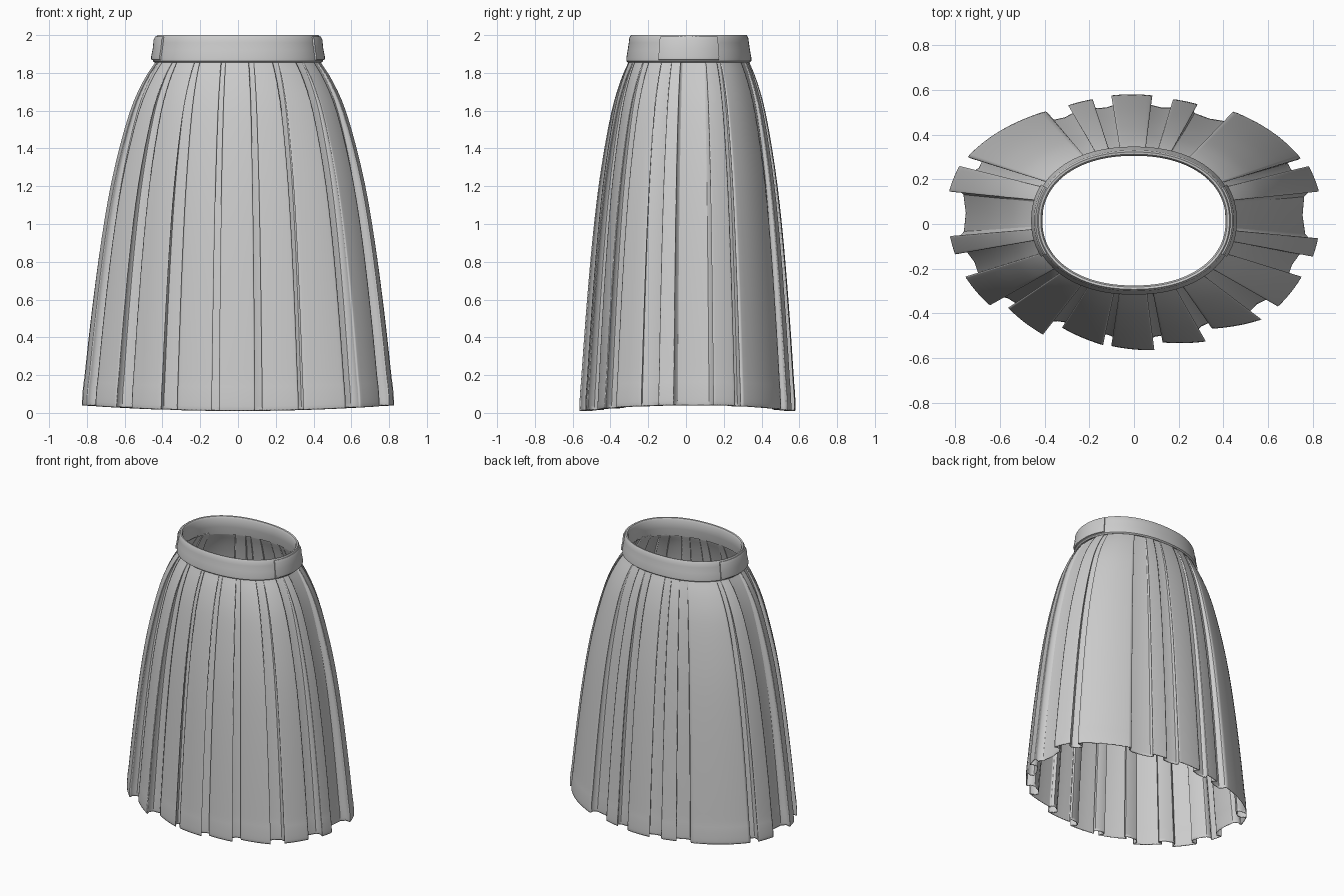
import bpy, math

if "Cube" in bpy.data.objects:
    bpy.data.objects.remove(bpy.data.objects["Cube"])

grey = bpy.data.materials.new("light grey cloth")
grey.diffuse_color = (0.6, 0.6, 0.6, 1)
grey.use_nodes = True
grey.node_tree.nodes["Principled BSDF"].inputs["Base Color"].default_value = grey.diffuse_color
CY = 0.015          # waist centre in y


def make_object(name, verts, faces):
    mesh = bpy.data.meshes.new(name)
    mesh.from_pydata(verts, [], faces)
    mesh.materials.append(grey)
    ob = bpy.data.objects.new(name, mesh)
    bpy.context.collection.objects.link(ob)
    return ob


def smooth(ob, angle):
    bpy.ops.object.select_all(action='DESELECT')
    bpy.context.view_layer.objects.active = ob
    ob.select_set(True)
    bpy.ops.object.shade_smooth_by_angle(angle=math.radians(angle))


def lerp(a, b, t):
    return (a[0] + (b[0] - a[0]) * t, a[1] + (b[1] - a[1]) * t)


def waist(a, off=0.0):
    """Slightly squared oval of the waist at angle a."""
    c, s = math.cos(a), math.sin(a)
    p = 0.92
    return ((0.43 + off) * math.copysign(abs(c) ** p, c),
            CY + (0.31 + off) * math.copysign(abs(s) ** p, s))


# Hem panels, counter-clockwise from the front: start x, y, end x, y
pleats = [
    (-0.11, -0.545, 0.10, -0.565), (0.12, -0.53, 0.33, -0.525),
    (0.34, -0.47, 0.58, -0.425), (0.64, -0.375, 0.755, -0.23),
    (0.80, -0.15, 0.825, -0.06), (0.83, 0.14, 0.78, 0.265),
    (0.755, 0.285, 0.43, 0.51), (0.29, 0.535, 0.17, 0.56),
    (0.09, 0.575, -0.11, 0.575), (-0.18, 0.56, -0.30, 0.53),
    (-0.38, 0.51, -0.755, 0.29), (-0.78, 0.265, -0.83, 0.14),
    (-0.825, -0.05, -0.80, -0.14), (-0.76, -0.23, -0.64, -0.37),
    (-0.57, -0.37, -0.40, -0.50), (-0.33, -0.46, -0.13, -0.545)]

# One closed path round the hem: panel, fold back under it, fold under the next
path = []            # (x, y, inward scale)
for i, (sx, sy, ex, ey) in enumerate(pleats):
    s, e = (sx, sy), (ex, ey)
    length = math.dist(s, e)
    for t in (0, 0.06, 0.28, 0.5, 0.72, 0.94, 1):
        x, y = lerp(s, e, t)
        bulge = 1 + 0.28 * length * length * 4 * t * (1 - t)
        path.append((x * bulge, y * bulge, 1))
    n = pleats[(i + 1) % len(pleats)]
    back = min(0.45, 0.07 / length)
    path.append((*lerp(e, s, back), 0.93))
    ahead = min(0.45, 0.05 / math.dist(n[:2], n[2:]))
    path.append((*lerp(n[:2], n[2:], ahead), 0.92))

# Height and flare from waist to hem
flare = [(1.875, -0.03), (1.85, 0.0), (1.80, 0.10), (1.70, 0.235), (1.6, 0.345), (1.4, 0.49),
         (1.2, 0.61), (1.0, 0.70), (0.8, 0.775), (0.6, 0.84), (0.4, 0.90),
         (0.2, 0.953), (0.14, 0.968), (0.12, 0.979), (0.05, 0.995), (0.0, 1.0)]
verts, faces = [], []
N = len(path)
for z, f in flare:
    for x, y, k in path:
        wx, wy = waist(math.atan2(y / 0.57, x / 0.83), 0.012)
        kt = 1 - (1 - k) * 0.3
        px, py = lerp((wx * kt, CY + (wy - CY) * kt), (x * k, y * k), f)
        lift = 0.008 + 0.03 * (x / 0.83) ** 2
        verts.append((px, py, z + lift * (1 - z / 1.875)))
for r in range(len(flare) - 1):
    for i in range(N):
        j = (i + 1) % N
        faces.append((r * N + i, (r + 1) * N + i, (r + 1) * N + j, r * N + j))
skirt = make_object("pleated_skirt", verts, faces)
thick = skirt.modifiers.new("cloth thickness", 'SOLIDIFY')
thick.thickness = 0.006
thick.offset = -1
sub = skirt.modifiers.new("soft folds", 'SUBSURF')
sub.levels = sub.render_levels = 1
smooth(skirt, 50)


def band(name, profile, start, end, steps):
    """Sweep a closed (offset, z) profile round the waist from start to end."""
    full = abs(end - start) > 6.2
    rows = steps if full else steps + 1
    m = len(profile)
    vs, fs = [], []
    for i in range(rows):
        a = start + (end - start) * i / steps
        for off, z in profile:
            vs.append((*waist(a, off), z))
    for i in range(steps):
        j = (i + 1) % rows
        for q in range(m):
            w = (q + 1) % m
            fs.append((i * m + q, j * m + q, j * m + w, i * m + w))
    if not full:
        fs.append(tuple(range(m)))
        fs.append(tuple((rows - 1) * m + q for q in reversed(range(m))))
    ob = make_object(name, vs, fs)
    smooth(ob, 45)
    return ob


# Waistband with rolled edges
band("waistband", [(0.012, 1.855), (0.021, 1.863), (0.021, 1.88), (0.014, 1.92),
                   (0.008, 1.96), (0.005, 1.985), (-0.003, 2.0), (-0.013, 1.998),
                   (-0.02, 1.985), (-0.016, 1.92), (-0.004, 1.86)],
     0, 2 * math.pi, 96)

# Overlapping side tabs on the waistband
tab = [(0.015, 1.865), (0.029, 1.870), (0.030, 1.885), (0.021, 1.93),
       (0.017, 1.975), (0.009, 1.992), (0.0, 1.99)]
band("right_tab", tab, -0.46, 0.46, 16)
band("left_tab", tab, math.pi - 0.46, math.pi + 0.46, 16)
